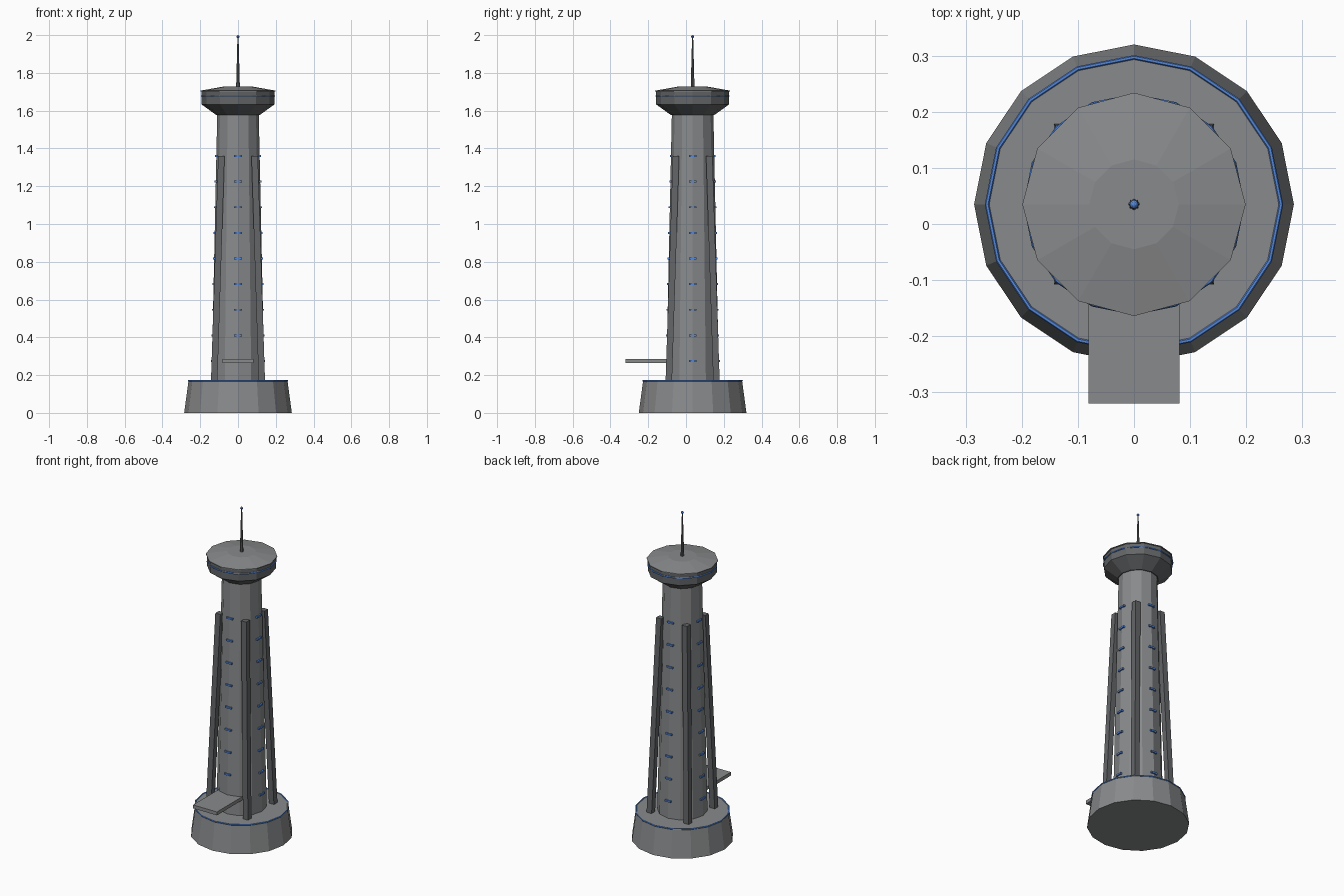
import bpy, bmesh, math
from mathutils import Vector, Matrix

cube = bpy.data.objects.get("Cube")
if cube:
    bpy.data.objects.remove(cube)

AXIS_Y = 0.035  # tower axis, offset to balance the landing platform


def material(name, colour):
    mat = bpy.data.materials.new(name)
    mat.use_nodes = True
    mat.diffuse_color = (*colour, 1)
    mat.node_tree.nodes["Principled BSDF"].inputs["Base Color"].default_value = (*colour, 1)
    return mat


GREY = material("light grey", (0.25, 0.255, 0.26))
DARK = material("dark grey", (0.125, 0.13, 0.135))
BLUE = material("glowing blue", (0.09, 0.25, 0.72))


def finish(bm, name, mat):
    bmesh.ops.recalc_face_normals(bm, faces=bm.faces)
    mesh = bpy.data.meshes.new(name)
    bm.to_mesh(mesh)
    bm.free()
    mesh.materials.append(mat)
    obj = bpy.data.objects.new(name, mesh)
    obj.location.y = AXIS_Y
    bpy.context.collection.objects.link(obj)
    return obj


def turned(name, mat, sides, profile):
    """Capped faceted solid from (radius, height) pairs."""
    bm = bmesh.new()
    rings = []
    for r, z in profile:
        angles = [math.tau * i / sides for i in range(sides)]
        rings.append([bm.verts.new((r * math.cos(a), r * math.sin(a), z)) for a in angles])
    for low, high in zip(rings, rings[1:]):
        for i in range(sides):
            j = (i + 1) % sides
            bm.faces.new((low[i], low[j], high[j], high[i]))
    bm.faces.new(rings[0])
    bm.faces.new(rings[-1])
    return finish(bm, name, mat)


def light_ring(name, radius, z, thickness):
    bpy.ops.mesh.primitive_torus_add(major_segments=16, minor_segments=6, major_radius=radius,
                                     minor_radius=thickness, location=(0, AXIS_Y, z))
    ring = bpy.context.object
    ring.name = name
    ring.data.materials.append(BLUE)


def box(name, mat, size, centre):
    bm = bmesh.new()
    bmesh.ops.create_cube(bm, size=1, matrix=Matrix.Translation(centre) @ Matrix.Diagonal((*size, 1)))
    return finish(bm, name, mat)


# Base and shaft
BASE_TOP, SHAFT_TOP = 0.17, 1.58
SHAFT_LOW, SHAFT_HIGH = 0.14, 0.11
turned("base", GREY, 16, [(0.285, 0), (0.262, BASE_TOP)])
light_ring("base_light_ring", 0.262, BASE_TOP, 0.004)
turned("shaft", GREY, 12, [(SHAFT_LOW, BASE_TOP), (SHAFT_HIGH, SHAFT_TOP)])

# Leaning square fins at the four diagonals
for n in range(4):
    sx, sy = (1, -1)[n % 2], (1, -1)[n // 2]
    bm = bmesh.new()
    bmesh.ops.create_cube(bm, size=1)
    for v in bm.verts:
        reach, z = (0.088, 1.36) if v.co.z > 0 else (0.126, BASE_TOP)
        v.co = Vector((sx * reach + v.co.x * 0.034, sy * reach + v.co.y * 0.034, z))
    finish(bm, f"fin_{n + 1}", DARK)

# Small lights in rows up the four sides of the shaft
for side in range(4):
    for row in range(9):
        z = 0.275 + row * 0.1356
        t = (z - BASE_TOP) / (SHAFT_TOP - BASE_TOP)
        radius = SHAFT_LOW + (SHAFT_HIGH - SHAFT_LOW) * t
        lamp = box(f"shaft_light_{side + 1}_{row + 1}", BLUE, (0.02, 0.04, 0.01), (radius - 0.004, 0, z))
        lamp.rotation_euler.z = side * math.pi / 2

# Landing platform at the front
box("platform", GREY, (0.162, 0.25, 0.021), (0, -0.23, 0.275))

# Observation head and roof
turned("head", DARK, 12, [(0.115, 1.577), (0.193, 1.633), (0.193, 1.704)])
light_ring("head_light_ring", 0.193, 1.678, 0.004)
turned("roof", GREY, 12, [(0.199, 1.702), (0.199, 1.706), (0.08, 1.727)])

# Mast with tip lamp
turned("mast", DARK, 8, [(0.01, 1.72), (0.003, 1.99)])
bm = bmesh.new()
bmesh.ops.create_uvsphere(bm, u_segments=8, v_segments=6, radius=0.008, matrix=Matrix.Translation((0, 0, 1.992)))
finish(bm, "mast_lamp", BLUE)
